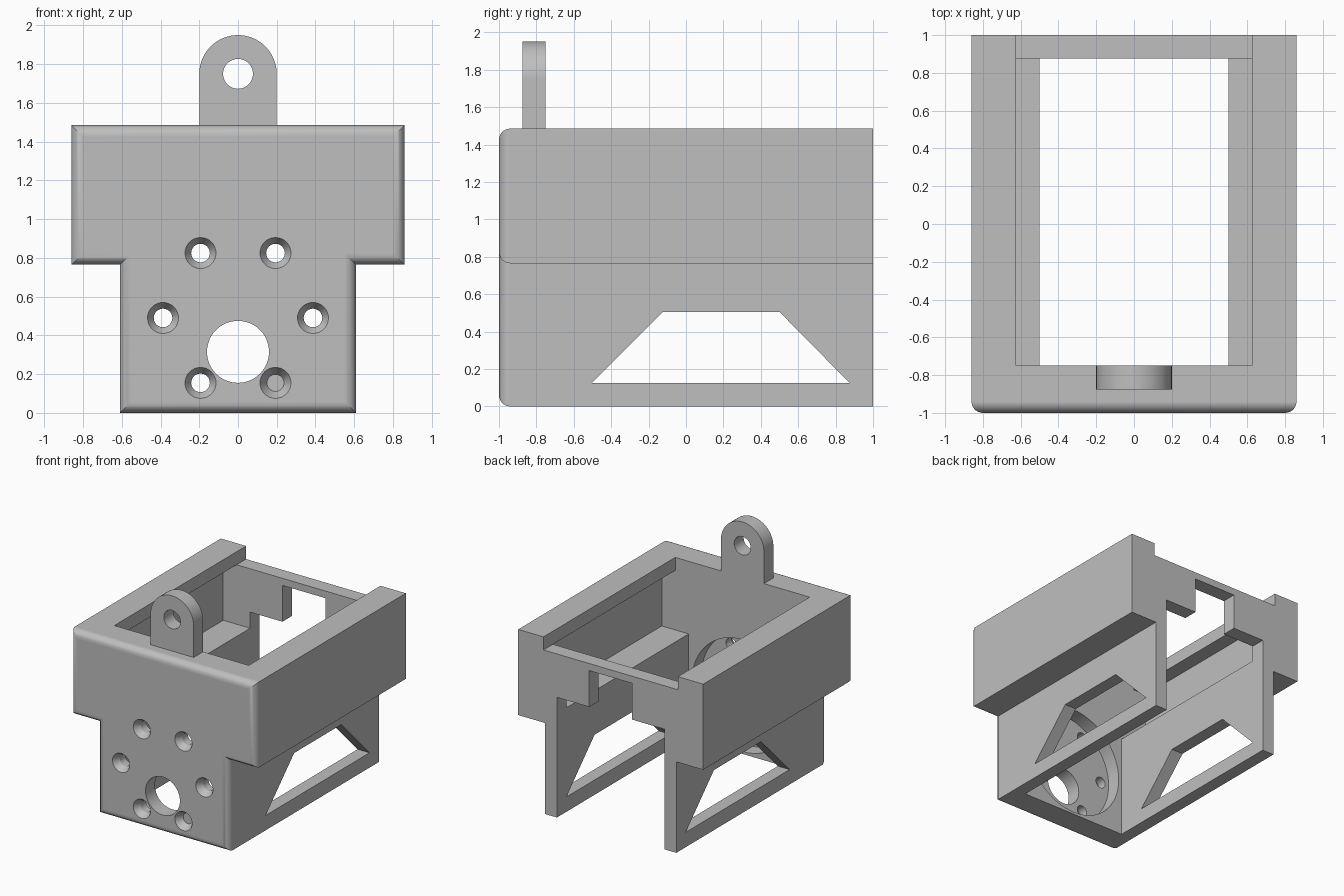
import bpy, bmesh, math
from mathutils import Matrix

if "Cube" in bpy.data.objects:
    bpy.data.objects.remove(bpy.data.objects["Cube"], do_unlink=True)

FRONT, WALL, BACK, TOP = -1.0, -0.75, 0.875, 1.485

grey = bpy.data.materials.new("plain grey")
grey.use_nodes = True
grey.diffuse_color = (0.52, 0.52, 0.52, 1)
grey.node_tree.nodes["Principled BSDF"].inputs["Base Color"].default_value = grey.diffuse_color


def finish(name, bm):
    bmesh.ops.recalc_face_normals(bm, faces=bm.faces)
    mesh = bpy.data.meshes.new(name)
    bm.to_mesh(mesh)
    bm.free()
    mesh.materials.append(grey)
    obj = bpy.data.objects.new(name, mesh)
    bpy.context.collection.objects.link(obj)
    return obj


def prism(name, profile, axis, start, end, fillet=0):
    """Extrude an outline along x (y, z points) or along y (x, z points)."""
    place = (lambda p: (start, *p)) if axis == "x" else (lambda p: (p[0], start, p[1]))
    bm = bmesh.new()
    face = bm.faces.new([bm.verts.new(place(p)) for p in profile])
    rim = list(face.edges)
    step = end - start
    res = bmesh.ops.extrude_face_region(bm, geom=[face], use_keep_orig=True)
    moved = [v for v in res["geom"] if isinstance(v, bmesh.types.BMVert)]
    bmesh.ops.translate(bm, verts=moved, vec=(step, 0, 0) if axis == "x" else (0, step, 0))
    bmesh.ops.recalc_face_normals(bm, faces=bm.faces)
    if fillet:
        bmesh.ops.bevel(bm, geom=rim, offset=fillet, segments=8, profile=0.5, affect="EDGES")
    return finish(name, bm)


def box(name, half, y0, y1, z0, z1):
    return prism(name, [(-half, z0), (half, z0), (half, z1), (-half, z1)], "y", y0, y1)


def drill(name, x, z, y0, y1, r_front, r_back, sides=48):
    """Round cutter along y, optionally tapered."""
    bm = bmesh.new()
    bmesh.ops.create_cone(bm, cap_ends=True, segments=sides, radius1=r_back,
                          radius2=r_front, depth=y1 - y0)
    bm.transform(Matrix.Translation((x, (y0 + y1) / 2, z)) @ Matrix.Rotation(math.pi / 2, 4, "X"))
    return finish(name, bm)


def cut(target, cutter):
    cutter.hide_render = True
    mod = target.modifiers.new("cut", "BOOLEAN")
    mod.operation, mod.solver, mod.object = "DIFFERENCE", "EXACT", cutter
    bpy.context.view_layer.objects.active = target
    bpy.ops.object.modifier_apply(modifier=mod.name)
    bpy.data.objects.remove(cutter, do_unlink=True)


def smooth(obj):
    bpy.ops.object.select_all(action="DESELECT")
    obj.select_set(True)
    bpy.context.view_layer.objects.active = obj
    bpy.ops.object.shade_smooth_by_angle(angle=math.radians(30))
    mod = obj.modifiers.new("flat panels", "WEIGHTED_NORMAL")
    mod.keep_sharp = True


# Housing: T-shaped outline with rounded front rim
half = [(0.61, 0), (0.61, 0.765), (0.86, 0.765), (0.86, TOP)]
outline = half + [(-x, z) for x, z in reversed(half)]
housing = prism("housing", outline, "y", FRONT, 1.0, fillet=0.06)

# Wide upper bay, lower channel open at the back, lid slot and cable slot
cut(housing, box("upper_bay", 0.75, WALL, BACK, 0.875, 1.375))
cut(housing, box("lower_channel", 0.5, WALL, 1.1, -0.1, 1.01))
cut(housing, box("lid_slot", 0.625, WALL, 1.1, 1.375, 1.6))
cut(housing, box("cable_slot", 0.2, 0.8, 1.1, 0.9, 1.315))

# Trapezoid windows through both lower walls
cut(housing, prism("side_windows", [(-0.505, 0.125), (0.875, 0.125), (0.5, 0.505), (-0.125, 0.505)],
                   "x", -0.7, 0.7))

# Motor seat, shaft hole and ring of countersunk screw holes
cut(housing, drill("motor_seat", 0, 0.49, -0.875, -0.7, 0.47, 0.47, 64))
cut(housing, drill("shaft_hole", 0, 0.315, -1.1, -0.7, 0.16, 0.16))
for i in range(6):
    a = i * math.pi / 3
    x, z = 0.387 * math.cos(a), 0.49 + 0.387 * math.sin(a)
    cut(housing, drill("screw_hole", x, z, -1.1, -0.7, 0.048, 0.048, 32))
    cut(housing, drill("countersink", x, z, -1.01, -0.94, 0.086, 0.044, 32))
smooth(housing)

# Hanging lug with rounded top
arc = [(0.2 * math.cos(a), 1.75 + 0.2 * math.sin(a))
       for a in (math.pi * i / 32 for i in range(33))]
lug = prism("hanging_lug", [(-0.2, TOP), (0.2, TOP)] + arc, "y", -0.875, WALL)
cut(lug, drill("lug_hole", 0, 1.75, -1, -0.6, 0.077, 0.077))
smooth(lug)
